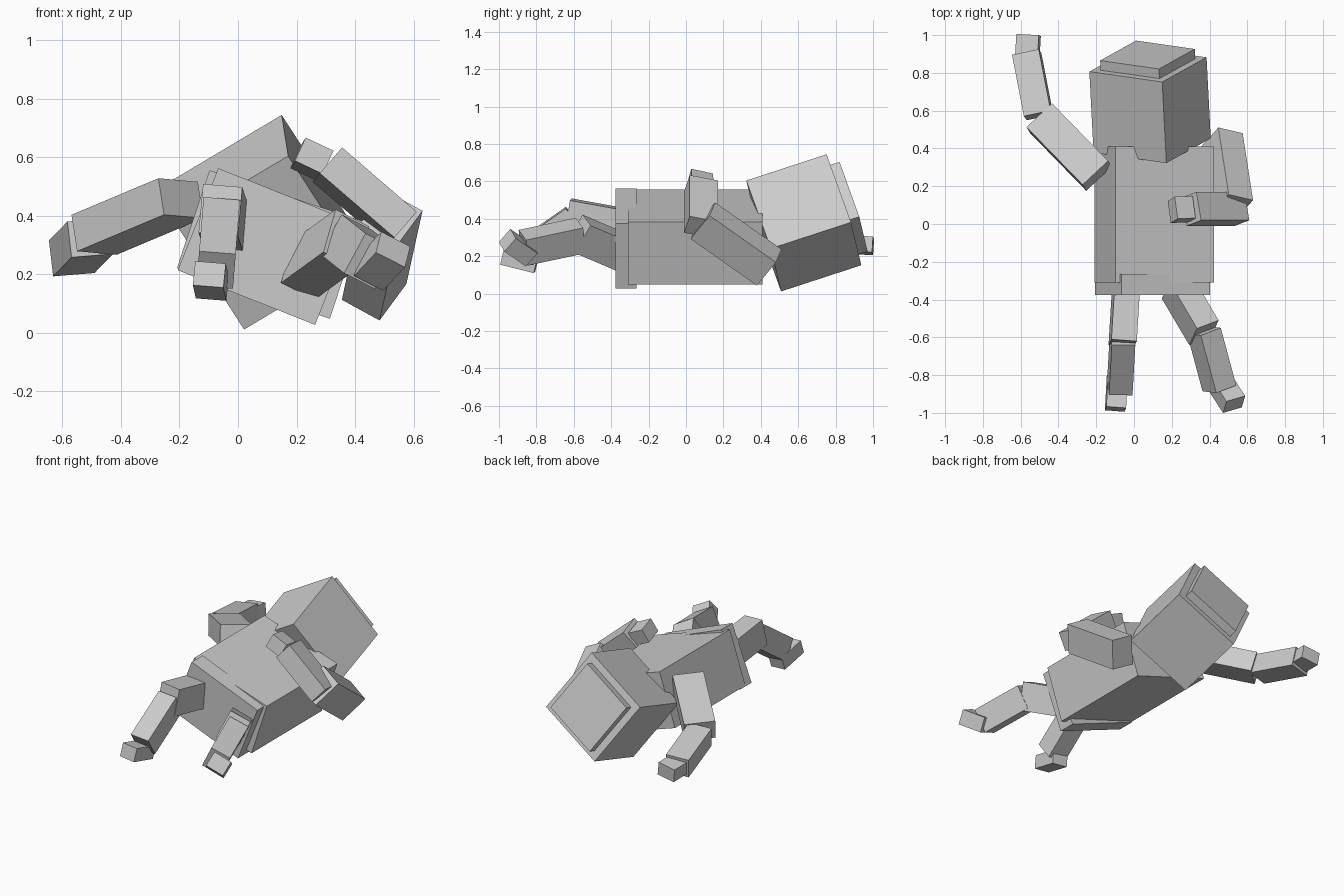
import bpy
from mathutils import Vector, Matrix


def block(name, a, b, normal, w, d):
    """Box running from a to b; d is its thickness along normal, w its width."""
    a, b, n = Vector(a), Vector(b), Vector(normal)
    axis = (b - a).normalized()
    n = (n - axis * n.dot(axis)).normalized()
    side = axis.cross(n)
    rot = Matrix((side, axis, n)).transposed().to_4x4()
    size = Matrix.Diagonal((w, (b - a).length, d, 1))
    bpy.ops.mesh.primitive_cube_add(size=1)
    ob = bpy.context.object
    ob.name = name
    ob.data.name = name
    ob.data.transform(Matrix.Translation((a + b) / 2) @ rot @ size)
    return ob


# torso and hips, rolled toward the right side
block("torso", (0.108, -0.31, 0.302), (0.108, 0.41, 0.302), (0.315, 0, 0.95), 0.55, 0.352)
block("hips", (0.098, -0.377, 0.295), (0.098, -0.265, 0.295), (0.37, 0, 0.93), 0.505, 0.375)

# cubic head with a thinner crown slab
up = Vector((-0.049, 0.95, 0.31)).normalized()
head = Vector((0.085, 0.63, 0.378))
head_normal = (0.85, -0.11, 0.51)
block("head", head - up * 0.226, head + up * 0.226, head_normal, 0.452, 0.452)
block("crown", head + up * 0.2, head + up * 0.28, head_normal, 0.365, 0.365)

# outstretched arm
n = (-0.019, 0.032, 0.123)
block("left_upper_arm", (-0.195, 0.255, 0.46), (-0.492, 0.56, 0.335), n, 0.185, 0.13)
n = (-0.12, 0.2, 0.97)
block("left_forearm", (-0.505, 0.575, 0.325), (-0.568, 0.90, 0.26), n, 0.145, 0.125)
block("left_hand", (-0.565, 0.88, 0.262), (-0.558, 1.0, 0.255), n, 0.12, 0.085)

# folded arm
block("right_upper_arm", (0.465, 0.445, 0.14), (0.52, 0.09, 0.39), (0.135, -0.03, -0.075), 0.185, 0.15)
n = (0.62, 0.25, 0.75)
block("right_forearm", (0.56, 0.08, 0.355), (0.305, 0.08, 0.575), n, 0.155, 0.12)
block("right_hand", (0.30, 0.078, 0.57), (0.205, 0.075, 0.615), n, 0.12, 0.09)

# left leg
n = (0.08, 0, 1)
block("left_thigh", (-0.04, -0.30, 0.36), (-0.06, -0.63, 0.42), n, 0.135, 0.17)
block("left_shin", (-0.06, -0.60, 0.40), (-0.075, -0.865, 0.215), n, 0.125, 0.145)
block("left_foot", (-0.088, -0.80, 0.155), (-0.098, -0.98, 0.20), n, 0.105, 0.085)

# right leg
n = (0.45, 0, 0.88)
block("right_thigh", (0.225, -0.33, 0.215), (0.37, -0.575, 0.32), n, 0.135, 0.175)
block("right_shin", (0.37, -0.565, 0.31), (0.452, -0.87, 0.245), n, 0.125, 0.155)
block("right_foot", (0.455, -0.84, 0.205), (0.53, -0.955, 0.285), n, 0.115, 0.095)
